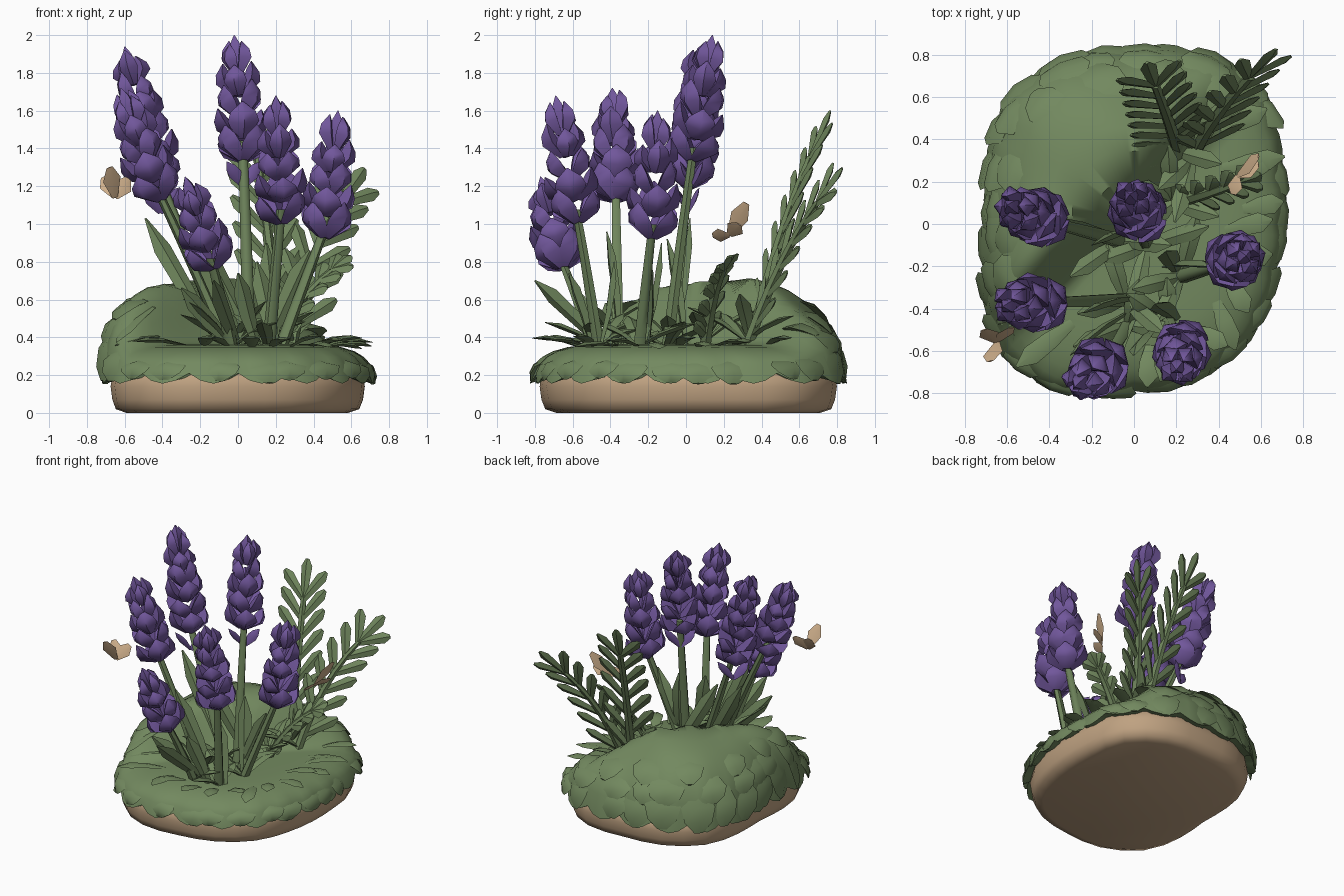
import bpy, bmesh, math, random
from mathutils import Vector as V

if "Cube" in bpy.data.objects:
    bpy.data.objects.remove(bpy.data.objects["Cube"])

random.seed(4)
Z = V((0, 0, 1))


def material(name, rgb):
    m = bpy.data.materials.new(name)
    m.diffuse_color = (*rgb, 1)
    m.use_nodes = True
    m.node_tree.nodes["Principled BSDF"].inputs["Base Color"].default_value = m.diffuse_color
    return m


GREEN = material("moss green", (0.17, 0.25, 0.115))
LEAF = material("leaf green", (0.155, 0.23, 0.105))
PURPLE = material("lavender purple", (0.165, 0.095, 0.33))
TAN = material("earth tan", (0.52, 0.36, 0.22))
WING = material("butterfly tan", (0.62, 0.43, 0.26))


def finish(bm, name, mat, angle=35):
    bmesh.ops.recalc_face_normals(bm, faces=bm.faces)
    me = bpy.data.meshes.new(name)
    bm.to_mesh(me)
    bm.free()
    ob = bpy.data.objects.new(name, me)
    bpy.context.collection.objects.link(ob)
    me.materials.append(mat)
    bpy.ops.object.select_all(action='DESELECT')
    ob.select_set(True)
    bpy.context.view_layer.objects.active = ob
    bpy.ops.object.shade_smooth_by_angle(angle=math.radians(angle))
    return ob


def loft(bm, rings):
    """Skin a list of point rings and cap both ends."""
    vs = [[bm.verts.new(p) for p in r] for r in rings]
    n = len(vs[0])
    for a, b in zip(vs, vs[1:]):
        for i in range(n):
            j = (i + 1) % n
            bm.faces.new((a[i], a[j], b[j], b[i]))
    bm.faces.new(vs[0])
    bm.faces.new(vs[-1])


PETAL = [(0, .4), (.5, 1), (.75, .8), (1, .06)]
BLADE = [(0, .45), (.4, .9), (.75, 1), (1, .12)]
LEAFLET = [(0, .6), (.8, 1), (1, .35)]


def blade(bm, a, b, up, width, thick, prof=BLADE, bend=0.0):
    """Pointed leaf from a to b with a diamond section, bulging along up."""
    a, b = V(a), V(b)
    d = (b - a).normalized()
    side = d.cross(up).normalized()
    n = side.cross(d)
    rings = []
    for t, w in prof:
        c = a.lerp(b, t) + n * bend * 4 * t * (1 - t)
        s, h = side * width * w / 2, n * thick * w / 2
        rings.append([c - s, c + h, c + s, c - h])
    loft(bm, rings)


def bezier(a, m, b, t):
    return a * (1 - t) ** 2 + m * 2 * t * (1 - t) + b * t * t


def tube(bm, a, m, b, r0, r1, sides=6, steps=6):
    rings = []
    for k in range(steps + 1):
        t = k / steps
        r = r0 + (r1 - r0) * t
        c = bezier(a, m, b, t)
        rings.append([c + V((math.cos(i * math.tau / sides) * r,
                             math.sin(i * math.tau / sides) * r, 0)) for i in range(sides)])
    loft(bm, rings)


# Shared island outline: radius at every 22.5 degrees
RAD = [.70, .745, .86, .87, .82, .84, .83, .74, .69, .76, .86, .85, .79, .78, .76, .71]


def outline(a):
    f = (a / math.tau * 16) % 16
    i, t = int(f), f % 1
    p = [RAD[(i + k) % 16] for k in (-1, 0, 1, 2)]
    return p[1] + .5 * t * (p[2] - p[0] + t * (2 * p[0] - 5 * p[1] + 4 * p[2] - p[3]
                                               + t * (3 * (p[1] - p[2]) + p[3] - p[0])))


def polar(a, r, z):
    return V((math.cos(a) * r, math.sin(a) * r, z))


def smooth(t):
    t = min(1, max(0, t))
    return t * t * (3 - 2 * t)


def ground(a, f):
    """Moss surface at angle a and fraction f: low front right, mound back left."""
    p = polar(a, outline(a) * f, 0)
    s = smooth((p.y - p.x + .02) / .38) * (1 - .45 * smooth((p.x + p.y - .3) / .7))
    h = .365 + .335 * s + .02 * math.sin(7 * p.x + 2) * math.sin(6 * p.y) * s
    p.z = .18 + (h - .18) * math.sqrt(max(0, 1 - f ** (7 - 2.4 * s)))
    return p


# Earth base
bm = bmesh.new()
N = 32
loft(bm, [[polar(i * math.tau / N, outline(i * math.tau / N) - off, z) for i in range(N)]
          for off, z in ((.12, 0), (.06, .02), (.04, .07), (.03, .14), (.04, .2), (.12, .26))])
finish(bm, "earth_base", TAN, 60)

# Moss cap with a scalloped hem
bm = bmesh.new()
N = 80
rings = []
for f in (.04, .25, .42, .56, .68, .78, .87, .93, .97, 1.0):
    ring = []
    for i in range(N):
        a = i * math.tau / N
        p = ground(a, f)
        bump = abs(math.sin(a * 10)) * max(0, f - .8) / .2
        p.x *= 1 + .03 * bump
        p.y *= 1 + .03 * bump
        if f == 1.0:
            p.z = .21 - .055 * bump
        ring.append(p)
    rings.append(ring)
rings.append([polar(i * math.tau / N, outline(i * math.tau / N) * .88, .2) for i in range(N)])
loft(bm, rings)
finish(bm, "moss_cap", GREEN, 50)

# Overlapping moss flaps on the sides of the cap
bm = bmesh.new()
for f0, f1, count in ((.92, 1.0, 24), (.86, .975, 20), (.72, .91, 15)):
    for k in range(count):
        a = (k + random.uniform(.2, .8)) * math.tau / count
        if math.sin(a) - math.cos(a) < .25 and f0 < .9:
            continue
        p, q = ground(a, f0), ground(a, f1)
        out = polar(a, 1, 0)
        q += out * .02
        if f1 == 1:
            q.z = random.uniform(.15, .19)
        blade(bm, p - Z * .03, q, out + Z * .6, random.uniform(.2, .27), .05,
              [(0, .6), (.4, 1), (.75, .8), (1, .25)], .022)
# low leaves lying over the front and right rim
for k in range(16):
    a = math.radians(-150 + k * 13 + random.uniform(-3, 3))
    p = ground(a, random.uniform(.62, .75))
    q = polar(a + random.uniform(-.15, .15), outline(a) * random.uniform(.93, 1.02),
              random.uniform(.34, .41))
    blade(bm, p, q, Z, .095, .025, BLADE, .015)
finish(bm, "moss_flaps", GREEN, 50)

# Lavender: stem root, spike base, spike tip
PLANTS = [((.06, -.10), (.03, .03, 1.34), (-.02, .14, 2.0)),
          ((-.06, -.08), (-.41, .01, 1.20), (-.60, .09, 1.94)),
          ((-.04, -.36), (-.41, -.37, 1.13), (-.62, -.39, 1.72)),
          ((.22, -.25), (.46, -.18, .93), (.53, -.15, 1.6)),
          ((.16, -.46), (.23, -.57, 1.01), (.20, -.69, 1.68)),
          ((-.03, -.48), (-.13, -.65, .77), (-.28, -.77, 1.25))]


def spike(bm, a, b):
    """Whorls of wide cupped petals, narrowing towards the tip."""
    axis = b - a
    length = axis.length
    axis.normalize()
    u = axis.orthogonal().normalized()
    w = axis.cross(u)
    layers = max(4, round(length / .125))
    for i in range(layers):
        t = i / (layers - 1)
        c = a + axis * (length - .21) * t
        r = .12 if t < .3 else .12 - .075 * (t - .3) / .7
        for k in range(4):
            ang = (k + .5 * (i % 2)) * math.tau / 4 + random.uniform(-.2, .2)
            d = u * math.cos(ang) + w * math.sin(ang)
            lift = random.uniform(.14, .19)
            blade(bm, c + d * .02, c + d * r * random.uniform(.9, 1.12) + axis * lift, d,
                  .95 * r + .055, .09, PETAL, .028)
    blade(bm, b - axis * .2, b, u, .09, .09, PETAL)


def low_leaves(bm, root, count):
    for k in range(count):
        a = (k + random.random()) * math.tau / count
        tip = root + polar(a, random.uniform(.2, .34), random.uniform(.06, .26))
        blade(bm, root, tip, Z, .085, .03, BLADE, .02)


stems, flowers, leaves = bmesh.new(), bmesh.new(), bmesh.new()
for i, (root, a, b) in enumerate(PLANTS):
    root, a, b = V((*root, .33)), V(a), V(b)
    mid = root.lerp(a, .55) + Z * .03
    tube(stems, root, mid, a + (b - a) * .1, .036, .024)
    spike(flowers, a, b)
    low_leaves(leaves, root + Z * .02, 3)
    # drooping sepals under the two tallest spikes
    if i < 2:
        for s in (-1, 1):
            p = a - Z * .14
            blade(flowers, p, p + V((.09 * s, .06 * s, .13)), V((0, 1, .2)), .07, .03, PETAL)
finish(stems, "lavender_stems", LEAF, 60)
finish(flowers, "lavender_flowers", PURPLE, 50)

# Tall broad leaves among the stems
for p, q in (((-.12, -.05, .4), (-.49, .02, 1.03)), ((.02, -.35, .36), (-.24, -.42, .96)),
             ((0, -.45, .36), (-.13, -.8, .70)), ((.15, -.2, .36), (.38, -.2, .86)),
             ((.2, -.45, .36), (.1, -.38, .8)), ((.2, -.22, .36), (.15, -.13, .9)),
             ((.1, 0, .36), (-.2, -.1, .92)), ((.1, -.5, .36), (0, -.62, .74)),
             ((-.03, -.42, .36), (-.3, -.62, .66))):
    blade(leaves, p, q, V((.35, -1, .3)), .1, .035, BLADE, -.015)
finish(leaves, "lavender_leaves", LEAF)

# Feathery fronds at the back right: root, bend, tip, side, leaflet length, pairs
FRONDS = [((.28, .32, .34), (.36, .50, .85), (.55, .70, 1.12), (.85, .1, -.45), .29, 6),
          ((.21, .34, .34), (.17, .48, .95), (.10, .66, 1.36), (.93, .3, .1), .31, 7),
          ((.18, .10, .34), (.34, .14, .65), (.50, .20, .76), (.4, -.6, -.4), .15, 5)]
bm = bmesh.new()
for a, m, b, side, size, pairs in FRONDS:
    a, m, b, side = V(a), V(m), V(b), V(side).normalized()
    tube(bm, a, m, b, .034, .022)
    for k in range(pairs):
        t = .12 + .86 * k / (pairs - 1)
        p = bezier(a, m, b, t)
        d = (bezier(a, m, b, t + .02) - bezier(a, m, b, t - .02)).normalized()
        for s in (-1, 1):
            v = (d * .8 + side * s * .62).normalized()
            blade(bm, p, p + v * size * (1 - .2 * t), side.cross(d), .08, .036, LEAFLET)
    blade(bm, b, b + d * size * .85, side.cross(d), .08, .036, LEAFLET)
    low_leaves(bm, a + Z * .04, 3)
finish(bm, "fronds", LEAF)

# Butterflies: pointed wings in a V
for name, c, wings, up in (
        ("butterfly_left", (-.65, -.56, 1.14),
         ((-.06, .06, .11), (.07, .07, .10), (-.03, -.09, .16)), (.2, -1, .2)),
        ("butterfly_right", (.49, .23, .94),
         ((.10, .09, .17), (-.02, -.09, .0), (.10, .05, .06)), (-.7, .5, .8))):
    bm = bmesh.new()
    for w in wings:
        blade(bm, c, V(c) + V(w), V(up), .10, .02, [(0, .3), (.6, 1), (1, .35)])
    finish(bm, name, WING)
